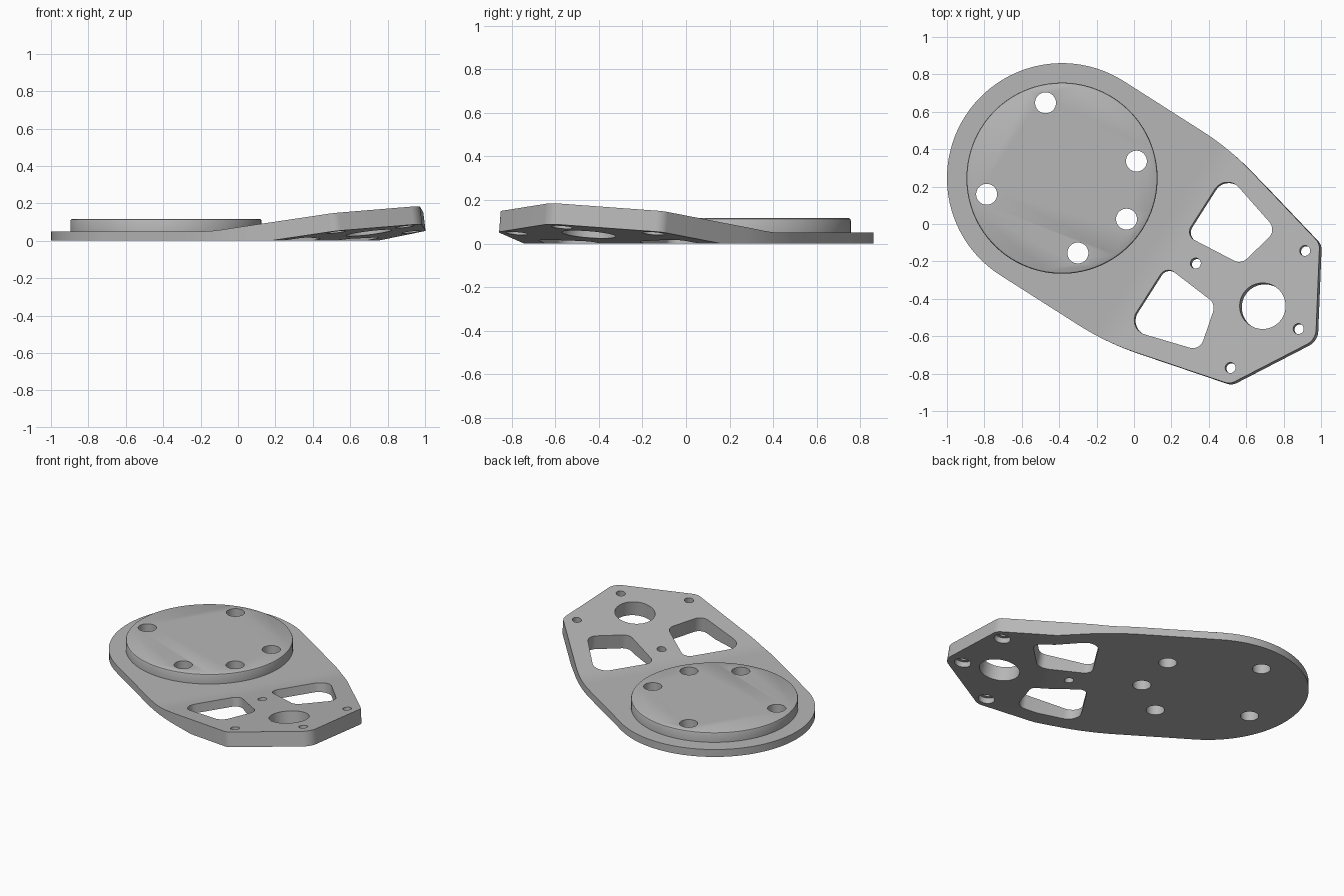
import bpy, bmesh, math
from mathutils import Matrix, Vector

if "Cube" in bpy.data.objects:
    bpy.data.objects.remove(bpy.data.objects["Cube"])

SLOPE = 0.145      # rise of the inclined end
BEND = 0.67        # where the top surface starts to climb
R_PLATE, R_DISC = 0.615, 0.511

grey = bpy.data.materials.new("metal grey")
grey.diffuse_color = (0.47, 0.47, 0.47, 1)
grey.use_nodes = True
grey.node_tree.nodes["Principled BSDF"].inputs["Base Color"].default_value = grey.diffuse_color


def circle(u, v, r, n=48):
    return [(u + r * math.cos(2 * math.pi * i / n), v + r * math.sin(2 * math.pi * i / n)) for i in range(n)]


def fillet(corners, closed=True, steps=10):
    """Round each (u, v, radius) corner; radius 0 keeps it sharp."""
    out, n = [], len(corners)
    for i, (u, v, r) in enumerate(corners):
        p = Vector((u, v))
        if r == 0:
            out.append((u, v))
            continue
        a = (Vector(corners[i - 1][:2]) - p).normalized()
        b = (Vector(corners[(i + 1) % n][:2]) - p).normalized()
        half = a.angle(b) / 2
        c = p + (a + b).normalized() * (r / math.sin(half))
        start = p + a * (r / math.tan(half)) - c
        end = p + b * (r / math.tan(half)) - c
        sweep = start.angle_signed(end)
        for k in range(steps + 1):
            t = -sweep * k / steps
            out.append((c.x + start.x * math.cos(t) - start.y * math.sin(t),
                        c.y + start.x * math.sin(t) + start.y * math.cos(t)))
    return out


def loft(name, rings):
    """Closed solid through matching rings of 3D points."""
    bm = bmesh.new()
    vs = [[bm.verts.new(p) for p in ring] for ring in rings]
    n = len(rings[0])
    bm.faces.new(vs[0])
    bm.faces.new(vs[-1])
    for lo, hi in zip(vs, vs[1:]):
        for i in range(n):
            j = (i + 1) % n
            bm.faces.new((lo[i], lo[j], hi[j], hi[i]))
    bmesh.ops.recalc_face_normals(bm, faces=bm.faces)
    me = bpy.data.meshes.new(name)
    bm.to_mesh(me)
    bm.free()
    ob = bpy.data.objects.new(name, me)
    bpy.context.collection.objects.link(ob)
    return ob


def combine(ob, other, op):
    m = ob.modifiers.new(op, 'BOOLEAN')
    m.operation, m.solver, m.object = op, 'EXACT', other
    dg = bpy.context.evaluated_depsgraph_get()
    me = bpy.data.meshes.new_from_object(ob.evaluated_get(dg))
    ob.modifiers.clear()
    ob.data = me
    bpy.data.objects.remove(other)


def tilted_cutter(pts, h0, h1):
    """Cutter square to the inclined end; heights measured from its mid plane."""
    return loft("cutter", [[(u - SLOPE * h, v, SLOPE * (u - BEND) + h) for u, v in pts] for h in (h0, h1)])


def ease(u):
    t = min(max((u - 0.6) / 0.4, 0), 1)
    return t * t * (3 - 2 * t)


# Outline: round end, straight flanks, pointed end with rounded corners
half = [(0.666, -0.615, 1.4), (1.36, -0.446, 0.07)]
corners = [(0, -R_PLATE, 0)] + half + [(1.625, 0, 0.09)]
corners += [(u, -v, r) for u, v, r in reversed(half)] + [(0, R_PLATE, 0)]
outline = fillet(corners)
outline += [(R_PLATE * math.cos(a), R_PLATE * math.sin(a))
            for a in (math.pi / 2 + math.pi * i / 48 for i in range(1, 48))]
outline_block = loft("outline_block", [
    [(u - SLOPE * ease(u) * (z - 0.07), v, z) for u, v in outline] for z in (-0.1, 0.3)])

# Side profile: flat base, thicker inclined end, soft bend on top
profile = fillet([(-1, 0, 0), (1.0, 0, 0), (2, SLOPE, 0),
                  (2, 0.05 + SLOPE * (2 - BEND), 0), (BEND, 0.05, 0.9), (-1, 0.05, 0)])
plate = loft("mounting_plate", [[(u, v, z) for u, z in profile] for v in (-1, 1)])
combine(plate, outline_block, 'INTERSECT')

# Raised disc with a small chamfer
disc = loft("raised_disc", [[(u, v, z) for u, v in circle(0, 0, r, 96)]
                            for r, z in ((R_DISC, 0.02), (R_DISC, 0.106), (0.508, 0.113), (0.501, 0.117))])
combine(plate, disc, 'UNION')

# Five holes through the disc, given in plan positions
place = Matrix.Translation((-0.385, 0.245, 0)) @ Matrix.Rotation(math.radians(-32.5), 4, 'Z')
for x, y in ((-0.473, 0.648), (0.013, 0.336), (-0.04, 0.026), (-0.3, -0.155), (-0.788, 0.159)):
    p = place.inverted() @ Vector((x, y, 0))
    combine(plate, loft("cutter", [[(u, v, z) for u, v in circle(p.x, p.y, 0.056)]
                                   for z in (-0.1, 0.3)]), 'DIFFERENCE')

# Mirrored four-sided windows
window = [(0.728, 0.496, 0.08), (1.124, 0.382, 0.06), (1.062, 0.126, 0.06), (0.728, 0.097, 0.05)]
for s in (1, -1):
    combine(plate, tilted_cutter(fillet([(u, s * v, r) for u, v, r in window]), -0.3, 0.3), 'DIFFERENCE')

# Large bore and small bolt holes; the outer three are counterbored below
combine(plate, tilted_cutter(circle(1.279, 0, 0.123, 64), -0.3, 0.3), 'DIFFERENCE')
for u, v, bored in ((0.854, 0, False), (1.311, 0.371, True), (1.311, -0.371, True), (1.506, 0, True)):
    combine(plate, tilted_cutter(circle(u, v, 0.028, 32), -0.3, 0.3), 'DIFFERENCE')
    if bored:
        combine(plate, tilted_cutter(circle(u, v, 0.05, 32), -0.3, -0.01), 'DIFFERENCE')

# Final placement, material and shading
plate.data.transform(place)
plate.data.materials.clear()
plate.data.materials.append(grey)
for f in plate.data.polygons:
    f.material_index = 0
bpy.context.view_layer.objects.active = plate
plate.select_set(True)
bpy.ops.object.shade_smooth_by_angle(angle=math.radians(30))
